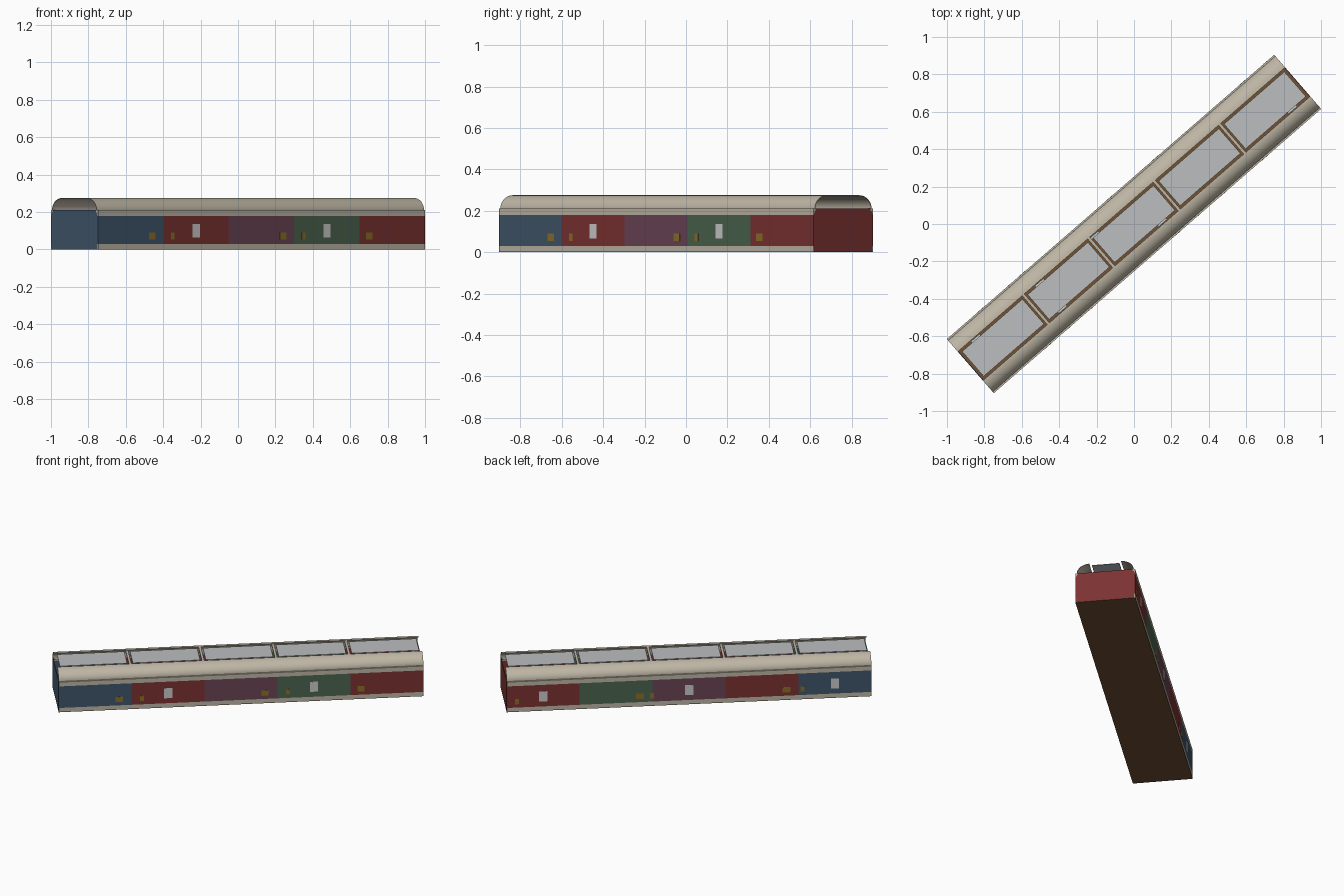
import bpy, bmesh, math
from mathutils import Matrix, Vector

if "Cube" in bpy.data.objects:
    bpy.data.objects.remove(bpy.data.objects["Cube"])

# Long gallery hall, modelled along x then turned to its diagonal direction
TURN = Matrix.Rotation(math.radians(40.97), 4, 'Z')
L, W = 2.318, 0.383
HL, HW = L / 2, W / 2
BAY = L / 5
BAYS = range(5)


def material(name, hexcode):
    m = bpy.data.materials.new(name)
    srgb = [int(hexcode[i:i + 2], 16) / 255 for i in (0, 2, 4)]
    m.diffuse_color = (*[c ** 2.2 for c in srgb], 1)
    m.use_nodes = True
    m.node_tree.nodes["Principled BSDF"].inputs["Base Color"].default_value = m.diffuse_color
    return m


STONE = material("stone", "beb6a5")
WOOD = material("wood", "6f5238")
GLASS = material("glass", "b9bcbf")
GOLD = material("gold", "8c6d2c")
PALE = material("pale", "d6d6d2")
DARK = material("canvas", "4a4238")
BLUE = material("blue_wall", "42566a")
RED = material("red_wall", "7b3535")
PLUM = material("plum_wall", "6a4656")
GREEN = material("green_wall", "4c6450")
WALLS = [BLUE, RED, PLUM, GREEN, RED]


def finish(name, bm, mat):
    bmesh.ops.recalc_face_normals(bm, faces=bm.faces)
    bm.transform(TURN)
    me = bpy.data.meshes.new(name)
    bm.to_mesh(me)
    bm.free()
    me.materials.append(mat)
    ob = bpy.data.objects.new(name, me)
    bpy.context.collection.objects.link(ob)
    return ob


def boxes(name, mat, spans):
    """Each span is (x0, x1, y0, y1, z0, z1)."""
    bm = bmesh.new()
    for x0, x1, y0, y1, z0, z1 in spans:
        m = Matrix.Translation(((x0 + x1) / 2, (y0 + y1) / 2, (z0 + z1) / 2))
        m = m @ Matrix.Diagonal((x1 - x0, abs(y1 - y0), z1 - z0, 1))
        bmesh.ops.create_cube(bm, size=1, matrix=m)
    return finish(name, bm, mat)


def extrude_profile(name, mat, pts, smooth=False):
    """Sweep a closed (y, z) outline along the whole hall."""
    bm = bmesh.new()
    face = bm.faces.new([bm.verts.new((-HL, y, z)) for y, z in pts])
    new = bmesh.ops.extrude_face_region(bm, geom=[face])["geom"]
    bmesh.ops.translate(bm, vec=Vector((L, 0, 0)),
                        verts=[v for v in new if isinstance(v, bmesh.types.BMVert)])
    bm.faces.remove(face) if face.is_valid and len(face.link_loops if hasattr(face, "link_loops") else []) else None
    ob = finish(name, bm, mat)
    if smooth:
        bpy.ops.object.select_all(action='DESELECT')
        ob.select_set(True)
        bpy.context.view_layer.objects.active = ob
        bpy.ops.object.shade_smooth_by_angle(angle=math.radians(35))
    return ob


# Floor
boxes("floor", WOOD, [(-HL, HL, -HW, HW, 0, 0.003)])

# Long walls: one colour per bay, with skirting, cornice and half vault
T = 0.004
for s, side in ((-1, "front"), (1, "back")):
    for i in BAYS:
        x0 = -HL + i * BAY
        boxes(f"{side}_wall_bay_{i + 1}", WALLS[i],
              [(x0, x0 + BAY, s * HW, s * (HW - T), 0.03, 0.18)])
    boxes(f"{side}_skirting", STONE, [(-HL, HL, s * HW, s * (HW - 0.006), 0.003, 0.03)])
    cornice = [(HW, 0.18), (HW, 0.21), (0.176, 0.21), (0.176, 0.2), (0.184, 0.195), (0.187, 0.18)]
    extrude_profile(f"{side}_cornice", STONE, [(s * y, z) for y, z in cornice])
    arc = [math.pi / 2 * k / 14 for k in range(15)]
    outer = [(0.102 + 0.08 * math.cos(a), 0.21 + 0.065 * math.sin(a)) for a in arc]
    inner = [(0.102 + 0.077 * math.cos(a), 0.21 + 0.062 * math.sin(a)) for a in reversed(arc)]
    extrude_profile(f"{side}_vault", STONE, [(s * y, z) for y, z in outer + inner], True)

# End walls, open above into the vault
boxes("left_end_wall", BLUE, [(-HL, -HL + T, -HW, HW, 0, 0.21)])
boxes("right_end_wall", RED, [(HL - T, HL, -HW, HW, 0, 0.21)])

# Skylight panes with cross ribs at the bay joints
boxes("skylight_panes", GLASS,
      [(-HL + i * BAY + 0.018, -HL + (i + 1) * BAY - 0.018, -0.088, 0.088, 0.27, 0.273) for i in BAYS])
boxes("skylight_ribs", STONE,
      [(-HL + i * BAY - 0.008, -HL + i * BAY + 0.008, -0.103, 0.103, 0.266, 0.273) for i in range(1, 5)])


# Hangings set through the walls: (side, x along hall, width, z0, z1)
def hangings(name, mat, items, depth):
    boxes(name, mat, [(x - w / 2, x + w / 2, s * (HW + 0.0008), s * (HW - depth), z0, z1)
                      for s, x, w, z0, z1 in items])


mid = [-HL + (i + 0.5) * BAY for i in BAYS]
panels = [(-1 if i % 2 else 1, mid[i], 0.052, 0.065, 0.135) for i in BAYS]
hangings("pale_wall_panels", PALE, panels, 0.006)

frames = []
for s, x, w in ((-1, -0.775, 0.046), (-1, -0.629, 0.026), (-1, 0.152, 0.046),
                (-1, 0.298, 0.026), (-1, 0.762, 0.046),
                (1, 1.095, 0.026), (1, 0.312, 0.05), (1, 0.235, 0.026),
                (1, -0.618, 0.05), (1, -0.72, 0.026)):
    frames.append((s, x, w, 0.053, 0.09))
hangings("gold_frames", GOLD, frames, 0.007)
hangings_inner = [(x - w / 2 + 0.005, x + w / 2 - 0.005, s * (HW - 0.006), s * (HW - 0.008), z0 + 0.005, z1 - 0.005)
                  for s, x, w, z0, z1 in frames]
boxes("canvases", DARK, hangings_inner)

# Low benches along the floor
boxes("benches", PALE, [(x - 0.03, x + 0.03, s * 0.085, s * 0.098, 0.003, 0.02)
                        for s, x in ((1, -1.04), (1, -0.587), (1, -0.2),
                                     (-1, -0.587), (-1, 0.12), (-1, 1.04))])
